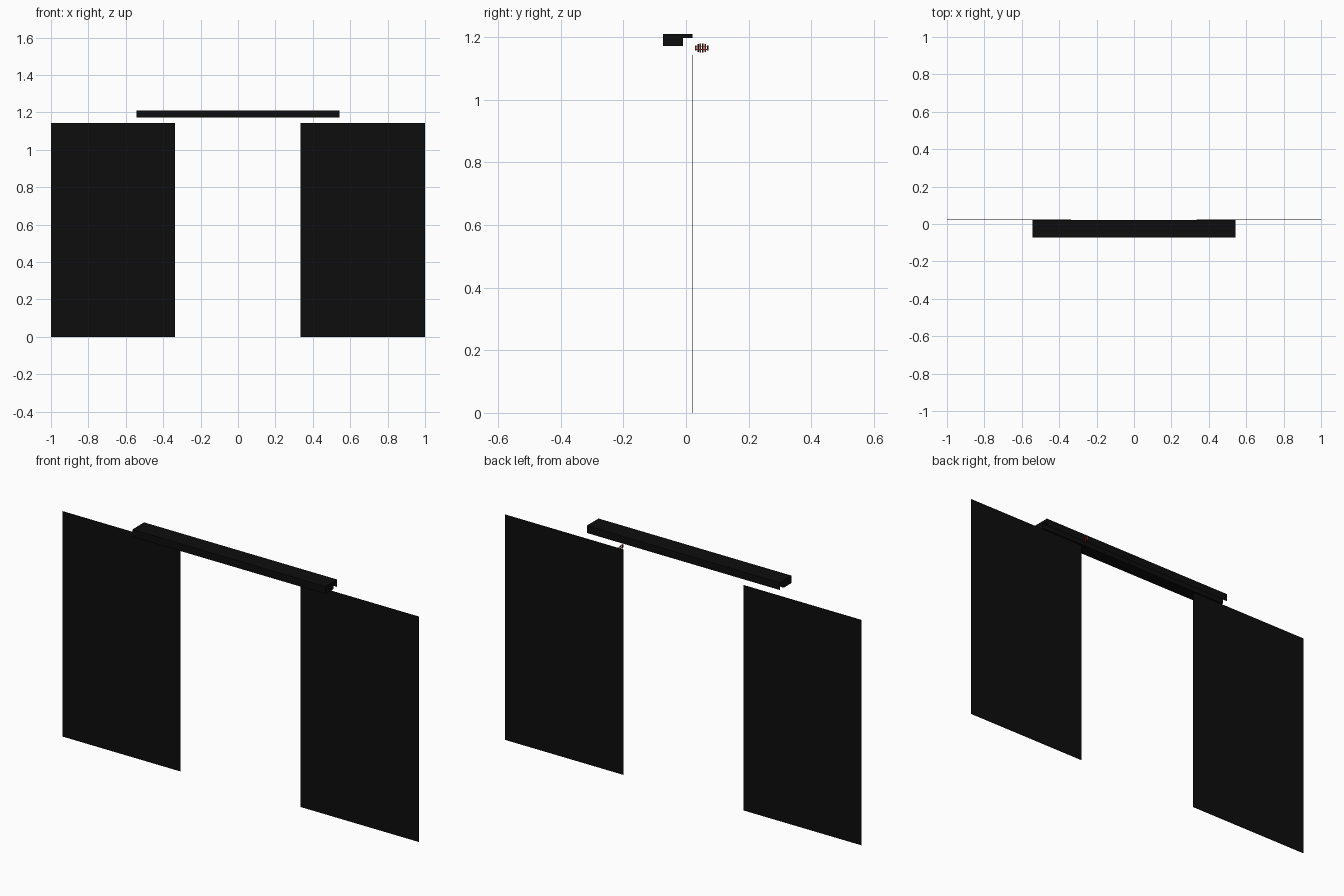
import bpy, math

if "Cube" in bpy.data.objects:
    bpy.data.objects.remove(bpy.data.objects["Cube"])


def material(name, color):
    m = bpy.data.materials.new(name)
    m.diffuse_color = color
    m.use_nodes = True
    m.node_tree.nodes["Principled BSDF"].inputs["Base Color"].default_value = m.diffuse_color
    return m


black = material("black", (0.004, 0.004, 0.004, 1))
red = material("dark_red", (0.3, 0.02, 0.015, 1))


def box(name, x, y, z, mat):
    lo, hi = zip(x, y, z)
    bpy.ops.mesh.primitive_cube_add(size=1, location=[(a + b) / 2 for a, b in zip(lo, hi)])
    ob = bpy.context.object
    ob.name = name
    ob.scale = [b - a for a, b in zip(lo, hi)]
    bpy.ops.object.transform_apply(location=False, rotation=False, scale=True)
    ob.data.materials.append(mat)
    return ob


# Two thin standing panels
box("left_panel", (-1, -0.338), (0.021, 0.023), (0, 1.143), black)
box("right_panel", (0.335, 1), (0.021, 0.023), (0, 1.143), black)

# Overhead rail: solid front block, top flange and thin back lip as one profile
profile = [(-0.073, 1.172), (-0.009, 1.172), (-0.009, 1.197), (0.0205, 1.197),
           (0.0205, 1.172), (0.0215, 1.172), (0.0215, 1.209), (-0.073, 1.209)]
n = len(profile)
half = 0.542
verts = [(x, y, z) for x in (-half, half) for y, z in profile]
faces = [(i, (i + 1) % n, (i + 1) % n + n, i + n) for i in range(n)]
faces += [tuple(reversed(range(n))), tuple(range(n, 2 * n))]
mesh = bpy.data.meshes.new("overhead_rail")
mesh.from_pydata(verts, [], faces)
rail = bpy.data.objects.new("overhead_rail", mesh)
bpy.context.collection.objects.link(rail)
mesh.materials.append(black)
bpy.context.view_layer.objects.active = rail
rail.select_set(True)
bpy.ops.object.mode_set(mode='EDIT')
bpy.ops.mesh.select_all(action='SELECT')
bpy.ops.mesh.normals_make_consistent(inside=False)
bpy.ops.object.mode_set(mode='OBJECT')

# Small flat slatted grille above the right panel, with an oval outline
cy, cz, ry, rz = 0.050, 1.165, 0.023, 0.014
slats = 6
for i in range(slats):
    t = (i + 0.5) / slats * 2 - 1
    h = rz * math.sqrt(1 - t * t)
    y = cy + t * ry
    box("grille_slat", (0.331, 0.332), (y - 0.0024, y + 0.0024), (cz - h, cz + h),
        red if i % 2 == 0 else black)
for z in (cz - 0.005, cz + 0.005):
    box("grille_crossbar", (0.3308, 0.3322), (cy - 0.021, cy + 0.021), (z - 0.001, z + 0.001), red)
